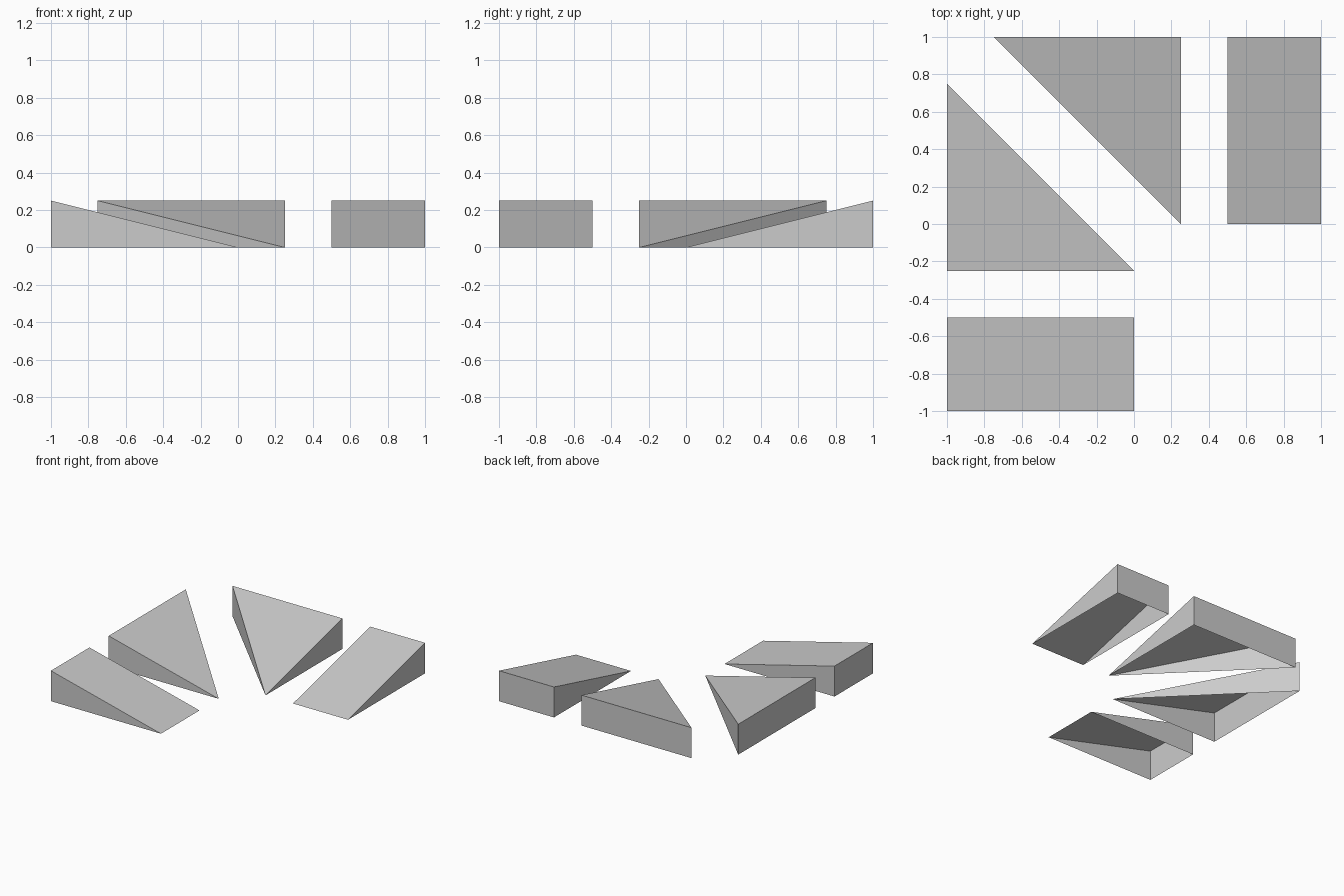
import bpy
import bmesh

if "Cube" in bpy.data.objects:
    bpy.data.objects.remove(bpy.data.objects["Cube"])

HEIGHT = 0.25


def make_ramp(name, outline, swap=False):
    """Open-bottomed ramp: full height at x = -1, down to the ground at x = 0.
    The outline is counter-clockwise; swap reflects it across the line y = -x."""
    bm = bmesh.new()
    base, top = [], []
    points = reversed(outline) if swap else outline
    for x, y in points:
        px, py = (-y, -x) if swap else (x, y)
        low = bm.verts.new((px, py, 0))
        base.append(low)
        top.append(bm.verts.new((px, py, -x * HEIGHT)) if x < 0 else low)

    # Sloping top
    bm.faces.new(top)
    # Upright walls, triangular where they run down to the ground
    for i in range(len(base)):
        j = (i + 1) % len(base)
        corners = list(dict.fromkeys([base[i], base[j], top[j], top[i]]))
        if len(corners) > 2:
            bm.faces.new(corners)

    mesh = bpy.data.meshes.new(name)
    bm.to_mesh(mesh)
    bm.free()
    obj = bpy.data.objects.new(name, mesh)
    bpy.context.collection.objects.link(obj)
    return obj


straight = [(-1, -1), (0, -1), (0, -0.5), (-1, -0.5)]
corner = [(-1, -0.25), (0, -0.25), (-1, 0.75)]

# Left pair of ramps, then their reflections at the back right
make_ramp("straight_ramp_left", straight)
make_ramp("corner_ramp_left", corner)
make_ramp("corner_ramp_back", corner, swap=True)
make_ramp("straight_ramp_back", straight, swap=True)
